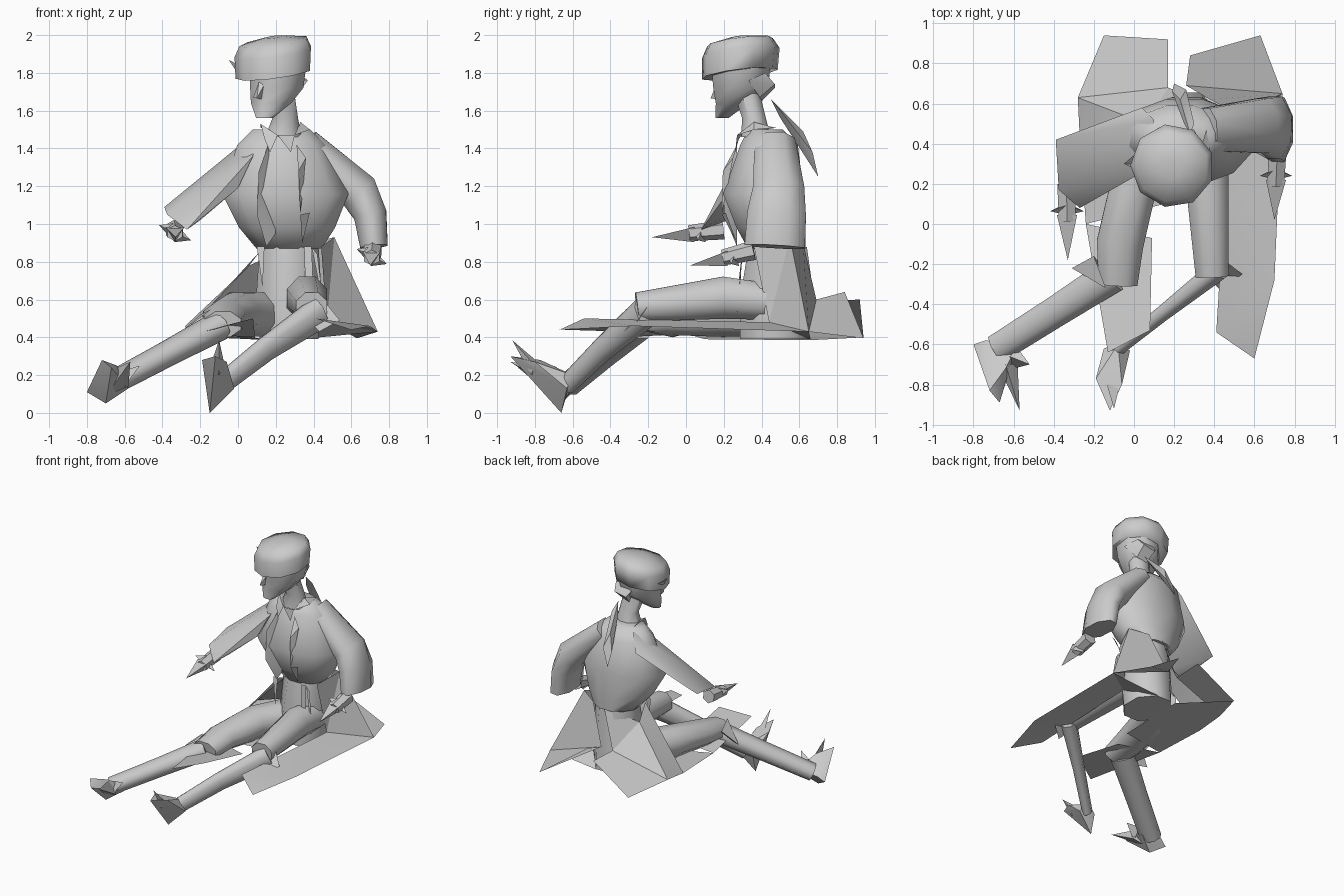
import bpy, bmesh, math
from mathutils import Vector

grey = bpy.data.materials.new("plain grey")
grey.diffuse_color = (0.6, 0.6, 0.6, 1)


def finish(name, bm, angle=45):
    if len(bm.faces):
        bmesh.ops.recalc_face_normals(bm, faces=bm.faces)
    me = bpy.data.meshes.new(name)
    bm.to_mesh(me)
    bm.free()
    me.materials.append(grey)
    ob = bpy.data.objects.new(name, me)
    bpy.context.collection.objects.link(ob)
    bpy.ops.object.select_all(action='DESELECT')
    ob.select_set(True)
    bpy.context.view_layer.objects.active = ob
    bpy.ops.object.shade_smooth_by_angle(angle=math.radians(angle))
    return ob


def tube(name, path, ref=(1, 0, 0), axis=None, n=8, angle=50):
    """Capped loft through (x, y, z, radius along ref, radius across)."""
    bm = bmesh.new()
    pts = [Vector(p[:3]) for p in path]
    rings = []
    for i, p in enumerate(path):
        t = Vector(axis) if axis else pts[min(i + 1, len(pts) - 1)] - pts[max(i - 1, 0)]
        t.normalize()
        u = Vector(ref) - t * t.dot(Vector(ref))
        u.normalize()
        v = t.cross(u)
        ring = []
        for k in range(n):
            a = 2 * math.pi * (k + 0.5) / n
            ring.append(bm.verts.new(pts[i] + (u * p[3] * math.cos(a) + v * p[4] * math.sin(a)) * 1.05))
        rings.append(ring)
    for a, b in zip(rings, rings[1:]):
        for k in range(n):
            bm.faces.new((a[k], a[(k + 1) % n], b[(k + 1) % n], b[k]))
    bm.faces.new(rings[0])
    bm.faces.new(rings[-1])
    return finish(name, bm, angle)


def hull(name, pts, angle=40):
    bm = bmesh.new()
    vs = [bm.verts.new(p) for p in pts]
    bmesh.ops.convex_hull(bm, input=vs)
    junk = [v for v in bm.verts if not v.link_faces]
    bmesh.ops.delete(bm, geom=junk, context='VERTS')
    return finish(name, bm, angle)


def sheet(name, pts, faces):
    """Thin cloth panel."""
    bm = bmesh.new()
    vs = [bm.verts.new(p) for p in pts]
    for f in faces:
        bm.faces.new([vs[i] for i in f])
    bmesh.ops.triangulate(bm, faces=[f for f in bm.faces if len(f.verts) > 4])
    return finish(name, bm, 25)


UP = (0, 0, 1)
# head, hat and hair
tube("head", [(.14, .19, 1.56, .045, .035), (.175, .245, 1.64, .11, .09),
              (.205, .29, 1.72, .145, .15), (.21, .29, 1.83, .155, .16)], axis=UP)
hull("nose", [(.10, .13, 1.665), (.13, .17, 1.66), (.11, .17, 1.75), (.14, .16, 1.74), (.08, .19, 1.67)])
hull("hair_bun", [(.15, .42, 1.8), (.32, .42, 1.8), (.2, .47, 1.72), (.3, .47, 1.74),
                  (.22, .40, 1.65), (.3, .39, 1.67), (.37, .33, 1.76)])
tube("neck", [(.24, .37, 1.46, .1, .08), (.25, .36, 1.56, .07, .065), (.22, .32, 1.7, .08, .07)], axis=UP)
tube("hat", [(.19, .285, 1.795, .195, .195), (.19, .29, 1.91, .2, .2), (.19, .285, 1.965, .175, .17),
             (.19, .28, 1.99, .05, .05)], axis=(-.13, -.13, 1), n=9, angle=80)
sheet("hat_tassel", [(-.05, .3, 1.87), (.01, .3, 1.78), (.03, .26, 1.83), (.02, .36, 1.82)],
      [(0, 1, 2), (0, 1, 3)])
hull("hair_tail", [(.28, .45, 1.66), (.3, .5, 1.6), (.25, .5, 1.56), (.23, .62, 1.49),
                   (.19, .66, 1.36), (.26, .67, 1.38), (.2, .7, 1.25)])

# jacket body and hips
tube("torso", [(.27, .48, .87, .17, .15), (.26, .45, .98, .25, .18), (.25, .41, 1.16, .33, .21),
               (.23, .44, 1.42, .23, .15), (.23, .42, 1.5, .15, .09)], axis=UP, n=12, angle=70)
tube("hips", [(.27, .47, .39, .16, .19), (.27, .46, .6, .18, .18), (.27, .47, .9, .16, .14)], axis=UP)

# sleeves: the left one lies flat, sloping up to the back
hull("left_sleeve", [(.1, .52, 1.49), (.04, .58, 1.36), (.08, .28, 1.36), (.0, .24, 1.19),
                     (-.39, .42, 1.09), (-.375, .17, 1.05), (-.27, .08, .97), (-.20, .17, 1.02)], 60)
tube("right_sleeve", [(.36, .47, 1.43, .11, .08), (.64, .49, 1.17, .14, .11),
                      (.70, .48, 1.05, .16, .09), (.72, .47, .88, .165, .075)], ref=(0, 1, 0), angle=70)


# hands: wrist, flat palm, long finger and thumb
def hand(side, w, tip, spread):
    w, tip = Vector(w), Vector(tip)
    d = tip - w
    tube(side + "_wrist", [(*(w - d * .35), .05, .05), (*(w + d * .3), .045, .04)], n=6)
    palm = w + d * .2
    hull(side + "_fingers", [palm + Vector((.05, 0, .03)), palm + Vector((-.05, 0, .03)),
                             palm + Vector((0, 0, -.05)), tip])
    for s in (-1, 1):
        hull(side + "_thumb", [palm, palm + Vector((0, .05, .05)), palm + Vector((0, .06, -.05)),
                               palm + Vector((s * spread, .02, -.04 * s))])


hand("left", (-.335, .1, .96), (-.33, -.18, .93), .085)
hand("right", (.71, .27, .84), (.70, .02, .78), .08)

# legs
tube("right_thigh", [(.36, .42, .59, .11, .1), (.365, .2, .61, .11, .115),
                     (.39, -.26, .56, .085, .08)], angle=60)
tube("left_thigh", [(.12, .42, .52, .13, .12), (.0, .2, .52, .12, .12),
                    (-.07, -.1, .50, .12, .09), (-.08, -.3, .47, .1, .07)], angle=60)
tube("right_shin", [(.43, -.22, .53, .085, .055), (.15, -.44, .34, .065, .04),
                    (-.09, -.63, .15, .055, .035)], ref=UP, angle=60)
tube("left_shin", [(-.10, -.25, .46, .075, .09), (-.38, -.43, .31, .065, .08),
                   (-.68, -.62, .15, .06, .075)], ref=UP, angle=60)
hull("right_foot", [(-.15, -.66, 0), (-.02, -.63, .13), (-.19, -.77, .28), (-.12, -.93, .30),
                    (-.06, -.8, .27), (-.08, -.6, .2), (-.15, -.62, .15)])
hull("right_toe_spike", [(-.1, -.92, .385), (-.15, -.75, .24), (-.07, -.8, .25), (-.1, -.82, .2)])
hull("left_foot", [(-.80, -.6, .11), (-.70, -.66, .05), (-.72, -.83, .28), (-.67, -.89, .24),
                   (-.64, -.72, .25), (-.60, -.64, .2), (-.74, -.58, .15), (-.58, -.6, .13)])
hull("left_toe_spike", [(-.57, -.93, .27), (-.64, -.7, .24), (-.58, -.7, .14), (-.7, -.66, .09)])
hull("left_heel_flap", [(-.52, -.7, .25), (-.58, -.62, .2), (-.6, -.72, .14), (-.62, -.66, .22)])

# knee flaps
sheet("knee_flaps", [(.36, -.26, .5), (.54, -.25, .49), (.43, -.33, .43), (.45, -.18, .6),
                     (-.31, -.22, .42), (-.2, -.16, .52), (-.08, -.3, .42), (-.14, -.32, .55)],
      [(0, 1, 2), (0, 1, 3), (4, 5, 6), (4, 5, 7)])

# coat skirt, right side: waist, folded back flap, long flat front panel
sheet("right_coat_skirt",
      [(.44, .36, .88), (.38, .62, .9), (.51, .55, .93), (.74, .65, .43), (.63, .94, .395),
       (.28, .84, .64), (.70, -.28, .46), (.60, -.67, .44), (.41, -.54, .50), (.47, .44, .48),
       (.33, .66, .39), (.26, .69, .6)],
      [(1, 2, 3, 11), (11, 3, 4, 5), (3, 6, 7, 8, 9), (2, 9, 3), (0, 9, 2), (10, 9, 3)])
# coat skirt, left side
sheet("left_coat_skirt",
      [(.12, .34, .86), (.27, .64, .88), (.06, .5, .78), (-.28, .63, .46), (-.15, .94, .40),
       (.17, .92, .60), (.17, .66, .385), (-.27, .42, .43), (-.24, 0, .42), (-.13, -.64, .44),
       (.08, -.53, .50), (.09, -.07, .40), (.15, .1, .39), (.17, .68, .59)],
      [(0, 2, 7), (2, 3, 7), (2, 13, 3), (3, 13, 5, 4), (1, 13, 2), (7, 8, 12, 6), (8, 9, 10, 11),
       (3, 7, 6, 4)])

# open jacket edges, collar points and belt ends
sheet("jacket_edges",
      [(.11, .20, 1.28), (.16, .27, 1.42), (.1, .20, 1.05), (.15, .27, .88), (.2, .27, .95),
       (.36, .25, 1.35), (.31, .27, 1.42), (.32, .195, 1.28), (.33, .19, 1.05), (.38, .21, 1.06),
       (.34, .27, .9)],
      [(0, 1, 4), (0, 2, 4), (2, 3, 4), (5, 6, 7), (5, 7, 8), (8, 9, 10)])
sheet("collar",
      [(.12, .34, 1.53), (.14, .28, 1.45), (.21, .27, 1.47), (.17, .26, 1.38), (.3, .27, 1.47),
       (.28, .26, 1.38), (.38, .36, 1.5), (.33, .36, 1.54), (.36, .47, 1.51), (.12, .48, 1.51)],
      [(0, 1, 2), (1, 2, 3), (2, 4, 5), (4, 6, 7), (6, 7, 8), (0, 9, 2)])
sheet("belt_ends",
      [(.1, .3, .88), (.14, .3, .88), (.13, .28, .66), (.35, .3, .88), (.39, .3, .88),
       (.40, .27, .62), (.36, .28, .55), (.42, .3, .84), (.46, .27, .52)],
      [(0, 1, 2), (3, 4, 5, 6), (4, 7, 8)])
